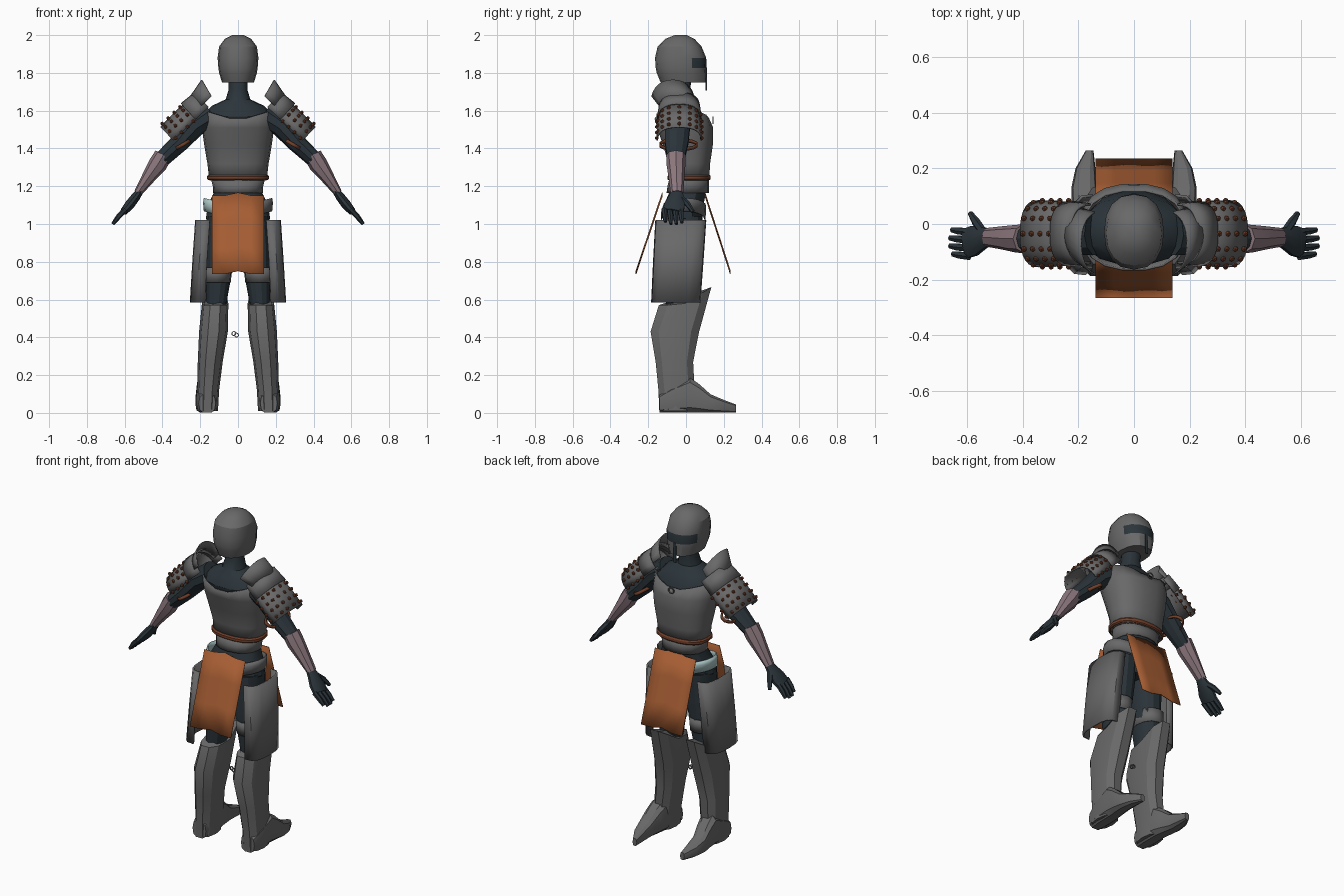
import bpy, bmesh, math
from mathutils import Vector as V

if "Cube" in bpy.data.objects:
    bpy.data.objects.remove(bpy.data.objects["Cube"])

def mat(name, r, g, b):
    m = bpy.data.materials.new(name)
    m.diffuse_color = (r, g, b, 1)
    m.use_nodes = True
    m.node_tree.nodes["Principled BSDF"].inputs["Base Color"].default_value = m.diffuse_color
    return m

STEEL = mat("steel_grey", .14, .14, .14)
SUIT = mat("dark_suit", .024, .035, .043)
CLOTH = mat("orange_cloth", .38, .11, .033)
LEATHER = mat("brown_leather", .17, .05, .023)
BRACER = mat("dusty_pink", .26, .185, .205)
SASH = mat("pale_blue", .42, .58, .58)
X, Y, Z = V((1, 0, 0)), V((0, 1, 0)), V((0, 0, 1))

def ring(c, u, v, ru, rv, n=12, p=2.0, a0=0, a1=None):
    """Superellipse ring, or an arc when a1 is given (degrees)."""
    out = []
    for i in range(n if a1 is None else n + 1):
        a = math.radians(a0 + ((360 if a1 is None else a1 - a0) * i / n))
        q = lambda t: math.copysign(abs(t) ** (2 / p), t) if abs(t) > 1e-6 else 0
        out.append(V(c) + V(u) * ru * q(math.cos(a)) + V(v) * rv * q(math.sin(a)))
    return out

def finish(name, bm, mats, mirror=False, thick=0):
    bmesh.ops.recalc_face_normals(bm, faces=bm.faces)
    if mirror:
        g = bmesh.ops.duplicate(bm, geom=bm.verts[:] + bm.edges[:] + bm.faces[:])["geom"]
        for e in g:
            if isinstance(e, bmesh.types.BMVert):
                e.co.x *= -1
        bmesh.ops.reverse_faces(bm, faces=[e for e in g if isinstance(e, bmesh.types.BMFace)])
    me = bpy.data.meshes.new(name)
    bm.to_mesh(me)
    bm.free()
    for m in mats:
        me.materials.append(m)
    ob = bpy.data.objects.new(name, me)
    bpy.context.collection.objects.link(ob)
    if thick:
        s = ob.modifiers.new("thickness", 'SOLIDIFY')
        s.thickness, s.offset = thick, 0
    return ob

def loft(name, mats, rings, closed=True, cap=True, mirror=False, thick=0, shape=None, paint=None):
    bm = bmesh.new()
    rows = [[bm.verts.new(p) for p in r] for r in rings]
    for a, b in zip(rows, rows[1:]):
        n = len(a)
        for i in range(n if closed else n - 1):
            j = (i + 1) % n
            bm.faces.new((a[i], a[j], b[j], b[i]))
    if closed and cap:
        bm.faces.new(rows[0][::-1])
        bm.faces.new(rows[-1])
    for v in bm.verts:
        if shape:
            shape(v.co)
    for f in bm.faces:
        if paint:
            f.material_index = paint(f.calc_center_median())
    return finish(name, bm, mats, mirror, thick)

def stack(rows, n=14, p=2.2):
    """Horizontal rings from rows of z, x centre, x radius, y back, y front."""
    return [ring((x, (a + b) / 2, z), X, Y, r, (b - a) / 2, n, p) for z, x, r, a, b in rows]

def limb(pts, n=10):
    """Rings along a bent limb from rows of x, y, z, in-plane radius, y radius."""
    rings = []
    for i, (x, y, z, r, ry) in enumerate(pts):
        a, b = pts[max(i - 1, 0)], pts[min(i + 1, len(pts) - 1)]
        d = V((b[0] - a[0], b[1] - a[1], b[2] - a[2])).normalized()
        u = Y.cross(d).normalized()
        rings.append(ring((x, y, z), u, d.cross(u), r, ry, n))
    return rings

# body suit
loft("body_suit", [SUIT], stack([
    (.95, 0, .12, -.11, .08), (1.03, 0, .17, -.125, .09), (1.1, 0, .16, -.12, .095), (1.18, 0, .12, -.085, .11),
    (1.27, 0, .125, -.075, .11), (1.48, 0, .17, -.13, .12), (1.57, 0, .19, -.15, .1),
    (1.625, 0, .14, -.13, .06), (1.66, 0, .065, -.1, .03), (1.71, 0, .05, -.085, .025), (1.8, 0, .05, -.08, .03)]))
loft("thigh", [SUIT], stack([
    (.5, .12, .05, -.1, .05), (.62, .112, .058, -.11, .055), (.75, .103, .072, -.12, .07),
    (.88, .096, .08, -.125, .08), (1.04, .085, .08, -.12, .085)]), mirror=True)
loft("upper_arm", [SUIT], limb([
    (.14, -.04, 1.58, .07, .075), (.23, -.045, 1.52, .06, .07), (.31, -.05, 1.43, .05, .065),
    (.40, -.053, 1.345, .043, .048)]), mirror=True)

# helmet with dark eye opening
def chin(co):
    if co.z < 1.75 and co.y > .03:
        co.z -= .055 * min(1, (co.y - .03) / .06)
loft("helmet", [STEEL, SUIT], stack([
    (1.75, 0, .085, -.135, .105), (1.8, 0, .1, -.155, .108), (1.825, 0, .104, -.16, .109),
    (1.88, 0, .108, -.164, .107), (1.94, 0, .1, -.15, .082), (1.98, 0, .07, -.11, .045),
    (2.0, 0, .03, -.06, .005)], 16, 2.3), shape=chin,
    paint=lambda c: int(1.825 < c.z < 1.88 and c.y > .045))
bm = bmesh.new()
bmesh.ops.create_cube(bm, size=1)
for v in bm.verts:
    v.co = V((v.co.x * .018, .1075 + v.co.y * .006, 1.768 + v.co.z * .12))
finish("helmet_slot", bm, [SUIT])

# breastplate with scooped neckline, waist plate and belt
def neckline(co):
    if co.z > 1.56:
        co.z += .3 * (abs(co.x) - .08)
loft("breastplate", [STEEL], stack([
    (1.23, 0, .148, -.085, .12), (1.32, 0, .158, -.09, .125), (1.42, 0, .175, -.12, .14),
    (1.51, 0, .188, -.15, .142), (1.57, 0, .185, -.165, .12)], 18, 2.4), cap=False, thick=.008, shape=neckline)
loft("waist_plate", [STEEL], stack([
    (1.165, 0, .128, -.1, .118), (1.2, 0, .13, -.095, .118), (1.24, 0, .14, -.085, .118)], 16), cap=False, thick=.006)
loft("waist_belt", [LEATHER], stack([
    (1.232, 0, .157, -.093, .127), (1.238, 0, .164, -.1, .132), (1.252, 0, .164, -.1, .132),
    (1.26, 0, .157, -.093, .127)], 18, 2.4))

# hip wrap, pale on one side
def wrap(co):
    co.z += .25 * (abs(co.x) - .13)
loft("hip_wrap", [STEEL, SASH], stack([
    (1.055, 0, .178, -.13, .1), (1.1, 0, .182, -.128, .103), (1.125, 0, .178, -.12, .104)], 20), cap=False,
    thick=.006, shape=wrap, paint=lambda c: int(c.x < -.04))

# hanging cloth panels
for name, y0, y1 in (("rear_cloth", -.125, -.265), ("fore_cloth", .1, .235)):
    rows = []
    for t in (0, .33, .67, 1):
        rows.append([V((x, y0 + (y1 - y0) * t, 1.15 - .415 * t + (.016 if x == 0 else 0))) for x in (-.138, -.07, 0, .07, .138)])
    loft(name, [CLOTH], rows, closed=False, thick=.004)

# side thigh plates and the straps below them
loft("thigh_plate", [STEEL], [ring((x, (a + b) / 2, z), X, Y, r, (b - a) / 2, 8, 2.8, -95, 95) for z, x, r, a, b in
     ((.585, .185, .065, -.18, .072), (.8, .175, .062, -.17, .088), (1.02, .16, .062, -.158, .103))],
     closed=False, mirror=True, thick=.01)
loft("thigh_strap", [STEEL], stack([(.69, .115, .074, -.125, .075), (.77, .112, .078, -.13, .08)], 12),
     cap=False, mirror=True, thick=.006)

# greaves with raised knee, and pointed shoes
def knee(co):
    if co.z > .56:
        co.z += max(0, co.y + .02) * .62
loft("greave", [STEEL], stack([
    (.01, .162, .056, -.145, .03), (.12, .158, .058, -.15, .05), (.27, .147, .066, -.165, .042),
    (.43, .13, .076, -.193, .075), (.57, .121, .07, -.15, .14)], 10, 2.4), mirror=True, shape=knee)
loft("shoe", [STEEL], [ring((x, y, h / 2), X, Z, r, h / 2, 10, 3) for y, x, r, h in
     ((-.14, .163, .045, .1), (-.08, .165, .058, .14), (.02, .166, .058, .19), (.07, .172, .053, .155),
      (.13, .18, .046, .1), (.2, .175, .036, .07), (.265, .16, .014, .045))], mirror=True)

# shoulder guards: studded arch, upper band and flared collar
D, N = V((.73, 0, -.683)), V((.683, 0, .73))
BASE = V((.17, -.035, 1.605))
def arch(t, ry, h, n=14):
    return ring(BASE + D * t, Y, N, ry, h, n, 2.5, 0, 180)
loft("shoulder_guard", [STEEL], [arch(.05, .108, .1), arch(.15, .115, .1), arch(.238, .117, .095)],
     closed=False, mirror=True, thick=.008)
loft("shoulder_band", [STEEL], [arch(-.02, .105, .105), arch(.075, .115, .112)],
     closed=False, mirror=True, thick=.008)
loft("shoulder_collar", [STEEL], [
    ring(BASE + D * .02, Y, N, .1, .105, 12, 2.2, 15, 165),
    ring((.12, -.07, 1.64), Y, (.5, 0, .866), .115, .142, 12, 2.2, 15, 165)],
    closed=False, mirror=True, thick=.006)
bm = bmesh.new()
for t in (.09, .133, .176, .219):
    for p in arch(t, .119, .104, 8)[0:9]:
        s = bmesh.ops.create_icosphere(bm, subdivisions=1, radius=.011)
        bmesh.ops.translate(bm, verts=s["verts"], vec=p)
finish("shoulder_studs", bm, [LEATHER], mirror=True)

# arm strap under each guard
A = V((.86, 0, -.5))
loft("arm_strap", [LEATHER], [ring(V((.293, -.04, 1.42)) + V((.5, 0, .86)) * t, A, Y, .05, .1, 14) for t in (-.009, .009)],
     cap=False, mirror=True, thick=.008)

# bracer, hand, fingers and thumb
loft("bracer", [BRACER], limb([
    (.395, -.053, 1.365, .048, .052), (.425, -.053, 1.315, .05, .05), (.475, -.05, 1.245, .036, .042),
    (.53, -.048, 1.165, .022, .034)], 8), mirror=True)
loft("hand", [SUIT], limb([
    (.515, -.048, 1.18, .018, .03), (.54, -.05, 1.145, .024, .04), (.575, -.06, 1.1, .026, .057),
    (.605, -.07, 1.065, .02, .056)], 10), mirror=True)
for i in range(4):
    y, k = -.116 + i * .029, (.85, 1, 1, .9)[i]
    loft("finger_%d" % (i + 1), [SUIT], limb([
        (.595, y, 1.078, .015, .015), (.595 + .04 * k, y + .004, 1.078 - .042 * k, .014, .014),
        (.595 + .068 * k, y + .008, 1.078 - .078 * k, .009, .01)], 6), mirror=True)
loft("thumb", [SUIT], limb([
    (.545, -.03, 1.14, .016, .018), (.57, .008, 1.105, .016, .016), (.59, .038, 1.065, .01, .01)], 6), mirror=True)

# small buckle rings on the chest and between the legs
for name, c in (("chest_ring", (0, .142, 1.55)), ("loose_ring_a", (-.022, -.03, 1.0 - .58)), ("loose_ring_b", (-.008, -.03, .412))):
    rr = .02 if name == "chest_ring" else .013
    loft(name, [STEEL], [ring(V(c) + Y * dy, X, Z, r, r, 12) for r, dy in
         ((rr, -.003), (rr, .003), (rr - .005, .003), (rr - .005, -.003), (rr, -.003))], cap=False)

bpy.ops.object.select_all(action='SELECT')
bpy.context.view_layer.objects.active = bpy.context.selected_objects[0]
bpy.ops.object.shade_smooth_by_angle(angle=math.radians(28))
